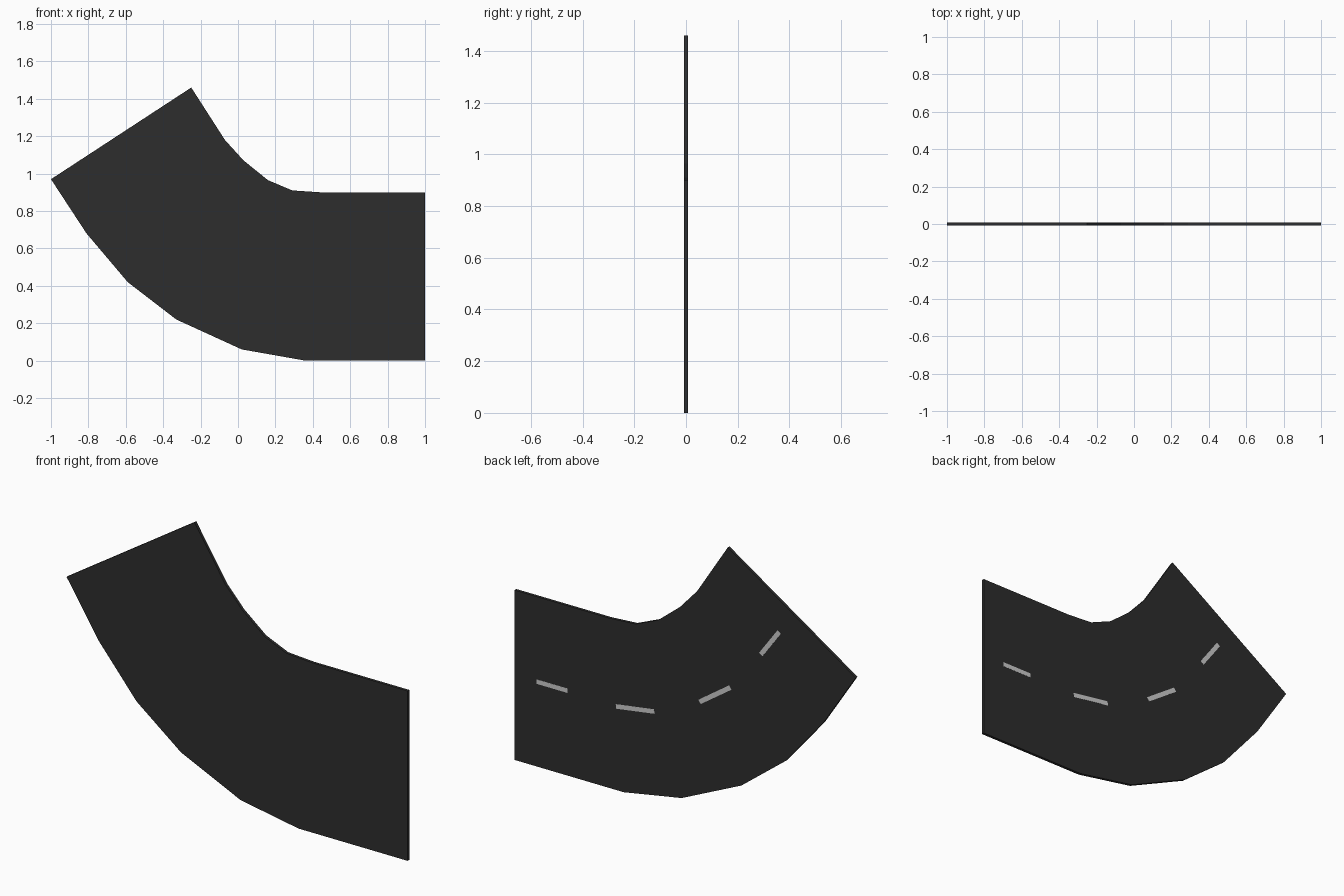
import bpy, bmesh
from mathutils import Vector

if "Cube" in bpy.data.objects:
    bpy.data.objects.remove(bpy.data.objects["Cube"])

HALF = 0.0075  # half thickness of the slab


def material(name, rgb):
    m = bpy.data.materials.new(name)
    m.diffuse_color = (*rgb, 1)
    m.use_nodes = True
    m.node_tree.nodes["Principled BSDF"].inputs["Base Color"].default_value = m.diffuse_color
    return m


asphalt = material("asphalt", (0.026, 0.026, 0.026))
paint = material("lane_paint", (0.6, 0.6, 0.6))


def strip_slab(name, lower, upper, y0, y1, mat):
    """Closed slab between two matching edge lines in the xz plane."""
    bm = bmesh.new()
    rows = [[bm.verts.new((x, y0, z)) for x, z in line] for line in (lower, upper)]
    for i in range(len(lower) - 1):
        bm.faces.new((rows[0][i], rows[0][i + 1], rows[1][i + 1], rows[1][i]))
    ext = bmesh.ops.extrude_face_region(bm, geom=bm.faces[:], use_keep_orig=True)
    bmesh.ops.translate(bm, vec=(0, y1 - y0, 0),
                        verts=[g for g in ext["geom"] if isinstance(g, bmesh.types.BMVert)])
    bmesh.ops.recalc_face_normals(bm, faces=bm.faces[:])
    me = bpy.data.meshes.new(name)
    bm.to_mesh(me)
    bm.free()
    me.materials.append(mat)
    ob = bpy.data.objects.new(name, me)
    bpy.context.collection.objects.link(ob)
    return ob


# Curved road slab: outer and inner edges
outer = [(1, 0), (0.36, 0), (0.02, 0.06), (-0.33, 0.22), (-0.59, 0.42), (-0.81, 0.68), (-1, 0.97)]
inner = [(1, 0.9), (0.44, 0.9), (0.29, 0.91), (0.16, 0.965), (0.03, 1.07), (-0.07, 1.18), (-0.25, 1.46)]
strip_slab("road", outer, inner, -HALF, HALF, asphalt)

# Dashed centre line on the back face
dashes = [((0.87, 0.45), (0.69, 0.45)), ((0.405, 0.443), (0.18, 0.476)),
          ((-0.085, 0.598), (-0.265, 0.722)), ((-0.444, 0.945), (-0.552, 1.093))]
for i, (a, b) in enumerate(dashes):
    a, b = Vector(a), Vector(b)
    d = (b - a).normalized()
    n = Vector((d.y, -d.x)) * 0.012
    strip_slab(f"lane_dash_{i + 1}", [a - n, b - n], [a + n, b + n],
               HALF - 0.002, HALF + 0.0006, paint)
